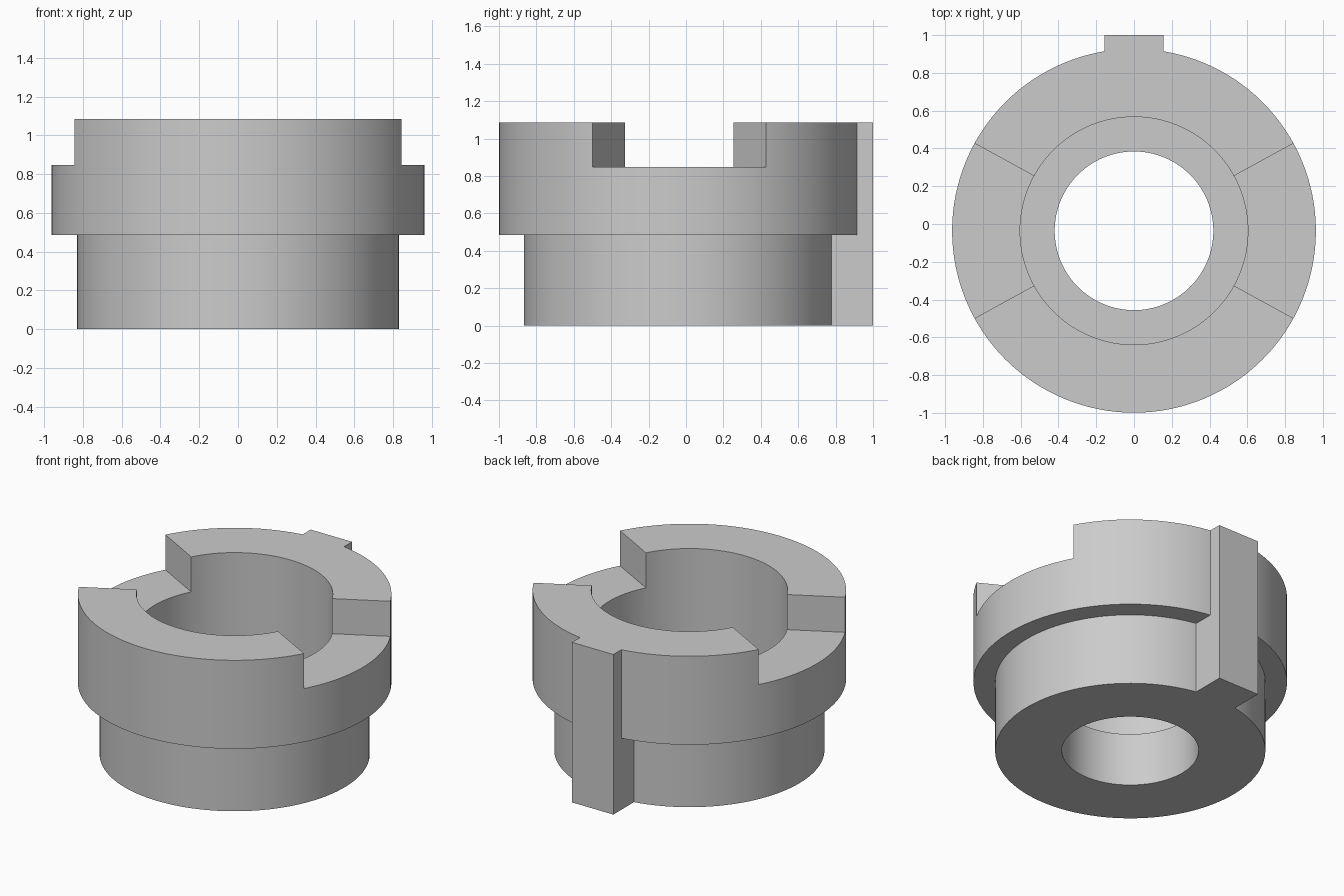
import bpy, bmesh, math
from math import sin, cos, radians

if "Cube" in bpy.data.objects:
    bpy.data.objects.remove(bpy.data.objects["Cube"], do_unlink=True)

CENTRE_Y = -0.036
TOP, SLOT_FLOOR = 1.085, 0.847
SLOT_ANGLE = radians(28.75)

steel = bpy.data.materials.new("grey_metal")
steel.use_nodes = True
grey = (0.6, 0.6, 0.6, 1)
steel.diffuse_color = grey
steel.node_tree.nodes["Principled BSDF"].inputs["Base Color"].default_value = grey


def make_object(name, bm):
    bmesh.ops.recalc_face_normals(bm, faces=bm.faces)
    mesh = bpy.data.meshes.new(name)
    bm.to_mesh(mesh)
    bm.free()
    mesh.materials.append(steel)
    obj = bpy.data.objects.new(name, mesh)
    bpy.context.collection.objects.link(obj)
    return obj


def revolve(name, profile, steps=128):
    """Spin a closed (radius, height) profile around the vertical axis."""
    bm = bmesh.new()
    verts = [bm.verts.new((r, CENTRE_Y, z)) for r, z in profile]
    edges = [bm.edges.new((a, b)) for a, b in zip(verts, verts[1:] + verts[:1])]
    bmesh.ops.spin(bm, geom=verts + edges, cent=(0, CENTRE_Y, 0), axis=(0, 0, 1),
                   angle=math.tau, steps=steps)
    bmesh.ops.remove_doubles(bm, verts=bm.verts, dist=1e-4)
    return make_object(name, bm)


def prism(name, outline, low, high):
    """Extrude a plan outline upwards."""
    bm = bmesh.new()
    face = bm.faces.new([bm.verts.new((x, y, low)) for x, y in outline])
    up = bmesh.ops.extrude_face_region(bm, geom=[face])["geom"]
    bmesh.ops.translate(bm, vec=(0, 0, high - low),
                        verts=[v for v in up if isinstance(v, bmesh.types.BMVert)])
    return make_object(name, bm)


def combine(target, tool, operation):
    """Apply a boolean and discard the tool object."""
    tool.hide_render = True
    mod = target.modifiers.new(tool.name, "BOOLEAN")
    mod.operation, mod.solver, mod.object = operation, "EXACT", tool
    bpy.context.view_layer.objects.active = target
    bpy.ops.object.modifier_apply(modifier=mod.name)
    bpy.data.objects.remove(tool, do_unlink=True)


# Stepped collar with a wide upper bore and a narrow lower one
collar = revolve("coupling_collar", [
    (0.42, 0), (0.83, 0), (0.83, 0.485), (0.963, 0.485),
    (0.963, TOP), (0.603, TOP), (0.603, 0.36), (0.42, 0.36)])

# Full-height key on the back
key = prism("back_key", [(-0.155, 0.6), (0.155, 0.6), (0.155, 1), (-0.155, 1)], 0, TOP)
combine(collar, key, "UNION")

# Radial slots through the rim on both sides
for side in (-1, 1):
    outline = [(side * r * cos(a), CENTRE_Y + r * sin(a))
               for r, a in ((0.4, -SLOT_ANGLE), (1.5, -SLOT_ANGLE),
                            (1.5, SLOT_ANGLE), (0.4, SLOT_ANGLE))]
    combine(collar, prism("slot_cutter", outline, SLOT_FLOOR, TOP + 0.3), "DIFFERENCE")

# Smooth walls, crisp corners
bpy.ops.object.select_all(action="DESELECT")
collar.select_set(True)
bpy.context.view_layer.objects.active = collar
bpy.ops.object.shade_smooth_by_angle(angle=radians(25))
